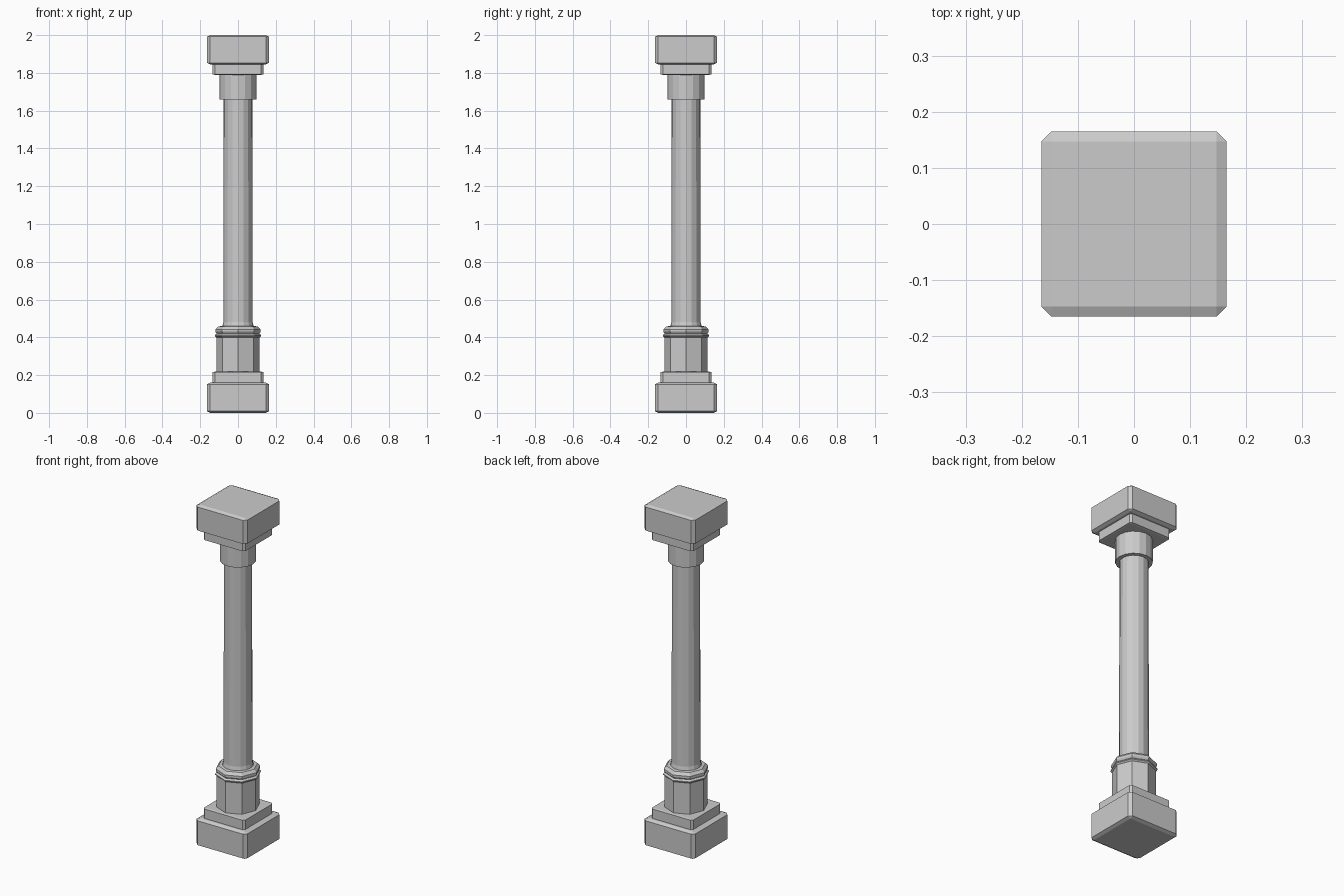
import bpy, bmesh, math

default = bpy.data.objects.get("Cube")
if default:
    bpy.data.objects.remove(default, do_unlink=True)

stone = bpy.data.materials.new("pale grey stone")
stone.use_nodes = True
GREY = (0.6, 0.6, 0.6, 1)
stone.diffuse_color = GREY
stone.node_tree.nodes["Principled BSDF"].inputs["Base Color"].default_value = GREY


def add_object(name, bm):
    bmesh.ops.recalc_face_normals(bm, faces=bm.faces)
    mesh = bpy.data.meshes.new(name)
    bm.to_mesh(mesh)
    bm.free()
    mesh.materials.append(stone)
    obj = bpy.data.objects.new(name, mesh)
    bpy.context.collection.objects.link(obj)
    return obj


def block(name, half, bottom, top, chamfer):
    """Square block with chamfered edges, then flattened to its height."""
    bm = bmesh.new()
    bmesh.ops.create_cube(bm, size=2 * half)
    bmesh.ops.bevel(bm, geom=bm.edges[:], offset=chamfer, segments=1, affect='EDGES')
    for v in bm.verts:
        v.co.z = (bottom + top) / 2 + v.co.z * (top - bottom) / (2 * half)
    return add_object(name, bm)


def turned(name, sides, profile):
    """Many-sided solid from (radius, height) pairs, with a corner on each axis."""
    bm = bmesh.new()
    rings = []
    for r, z in profile:
        angles = [2 * math.pi * i / sides for i in range(sides)]
        rings.append([bm.verts.new((r * math.cos(a), r * math.sin(a), z)) for a in angles])
    for low, high in zip(rings, rings[1:]):
        for i in range(sides):
            j = (i + 1) % sides
            bm.faces.new((low[i], low[j], high[j], high[i]))
    bm.faces.new(rings[0][::-1])
    bm.faces.new(rings[-1])
    return add_object(name, bm)


# Square base and top
block("base_plinth", 0.165, 0, 0.16, 0.018)
block("base_step", 0.135, 0.155, 0.218, 0.012)
block("top_step", 0.135, 1.79, 1.85, 0.012)
block("top_slab", 0.165, 1.845, 2, 0.018)

# Eight-sided pedestal and its moulding
turned("pedestal", 8, [(0.115, 0.21), (0.115, 0.405)])
turned("pedestal_moulding", 8, [(0.115, 0.4), (0.123, 0.407), (0.123, 0.412), (0.113, 0.42),
                                (0.12, 0.43), (0.12, 0.442), (0.105, 0.458), (0.08, 0.46)])

# Shaft and the collar below the top
turned("shaft", 16, [(0.084, 0.455), (0.078, 0.48), (0.076, 1.67)])
turned("collar", 16, [(0.098, 1.658), (0.098, 1.795)])
